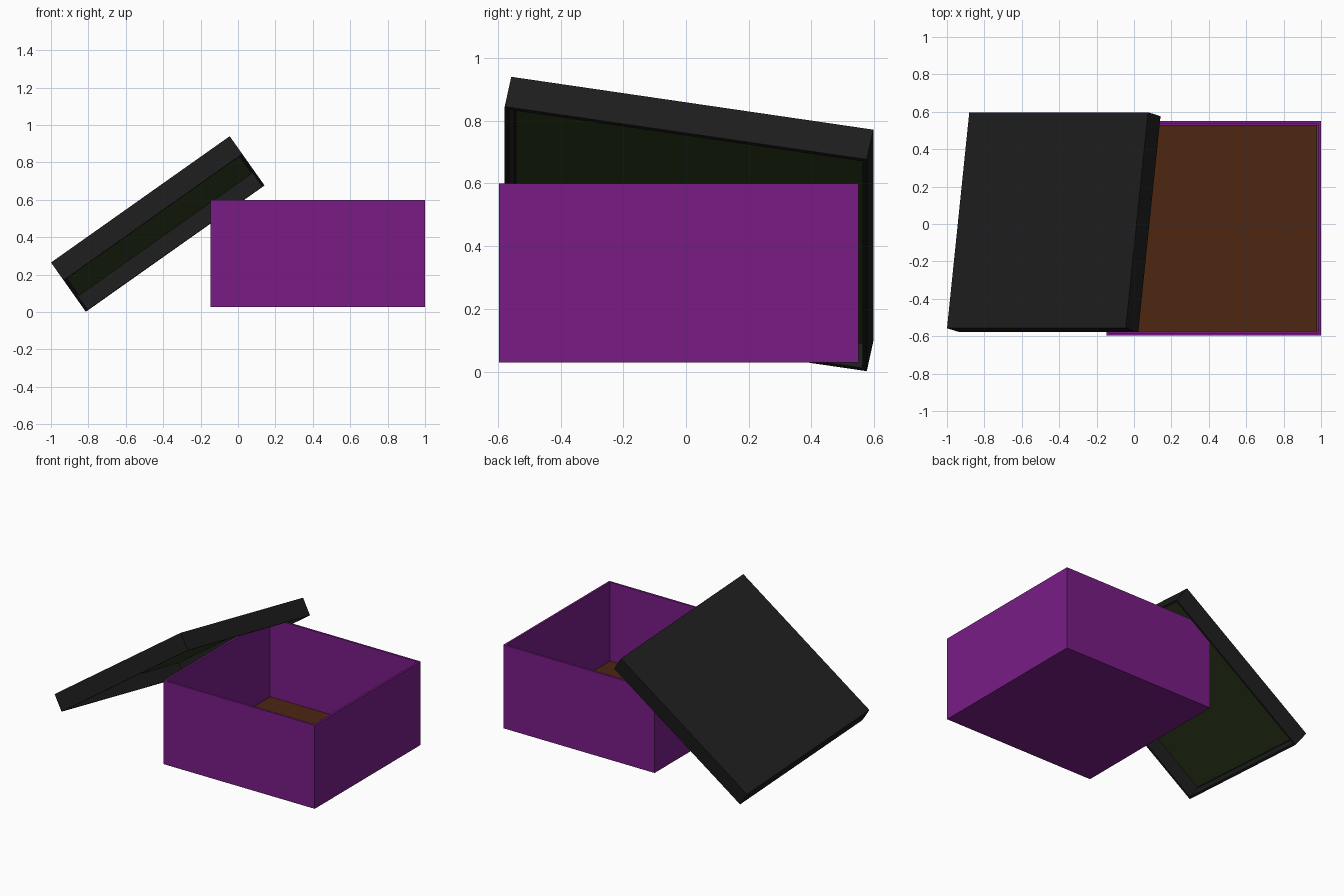
import bpy, bmesh
from mathutils import Matrix, Vector

if "Cube" in bpy.data.objects:
    bpy.data.objects.remove(bpy.data.objects["Cube"])


def material(name, rgb):
    m = bpy.data.materials.new(name)
    m.diffuse_color = (*rgb, 1)
    m.use_nodes = True
    m.node_tree.nodes["Principled BSDF"].inputs["Base Color"].default_value = m.diffuse_color
    return m


def finish(bm, name, mat, frame):
    bmesh.ops.recalc_face_normals(bm, faces=bm.faces)
    mesh = bpy.data.meshes.new(name)
    bm.to_mesh(mesh)
    bm.free()
    mesh.materials.append(mat)
    ob = bpy.data.objects.new(name, mesh)
    ob.matrix_world = frame
    bpy.context.collection.objects.link(ob)


def block(sx, sy, z0, z1):
    """Block centred on x and y, from z0 to z1."""
    bm = bmesh.new()
    bmesh.ops.create_cube(bm, size=1, matrix=Matrix.Translation((0, 0, (z0 + z1) / 2))
                          @ Matrix.Diagonal((sx, sy, z1 - z0, 1)))
    return bm


def tray(name, sx, sy, height, wall, mat, frame):
    """Open tray: inset the top face and sink it to the floor."""
    bm = block(sx, sy, 0, height)
    top = max(bm.faces, key=lambda f: f.calc_center_median().z)
    bmesh.ops.inset_region(bm, faces=[top], thickness=wall)
    inner = bmesh.ops.extrude_discrete_faces(bm, faces=[top])["faces"][0]
    bmesh.ops.translate(bm, verts=inner.verts, vec=(0, 0, wall - height))
    finish(bm, name, mat, frame)


purple = material("purple", (0.19, 0.012, 0.24))
brown = material("brown", (0.075, 0.02, 0.006))
black = material("black", (0.012, 0.012, 0.012))
green = material("green", (0.027, 0.045, 0.014))
WALL = 0.02

# Box standing upright, with a floor lining
box_frame = Matrix.Translation((0.426, -0.023, 0.028))
tray("box", 1.146, 1.146, 0.572, WALL, purple, box_frame)
finish(block(1.106, 1.106, WALL, 0.037), "box_lining", brown, box_frame)

# Lid leaning on the box edge, hollow side facing down
u = Vector((0.955, 0, 0.675)).normalized()
v = Vector((0.12, 1.155, -0.168))
v = (v - u * v.dot(u)).normalized()
n = u.cross(v)
lid_frame = Matrix((u, -v, -n)).transposed().to_4x4()
lid_frame.translation = (-0.4625, 0.02, 0.518)
tray("lid", 1.17, 1.173, 0.118, WALL, black, lid_frame)
finish(block(1.13, 1.133, WALL, 0.028), "lid_lining", green, lid_frame)
